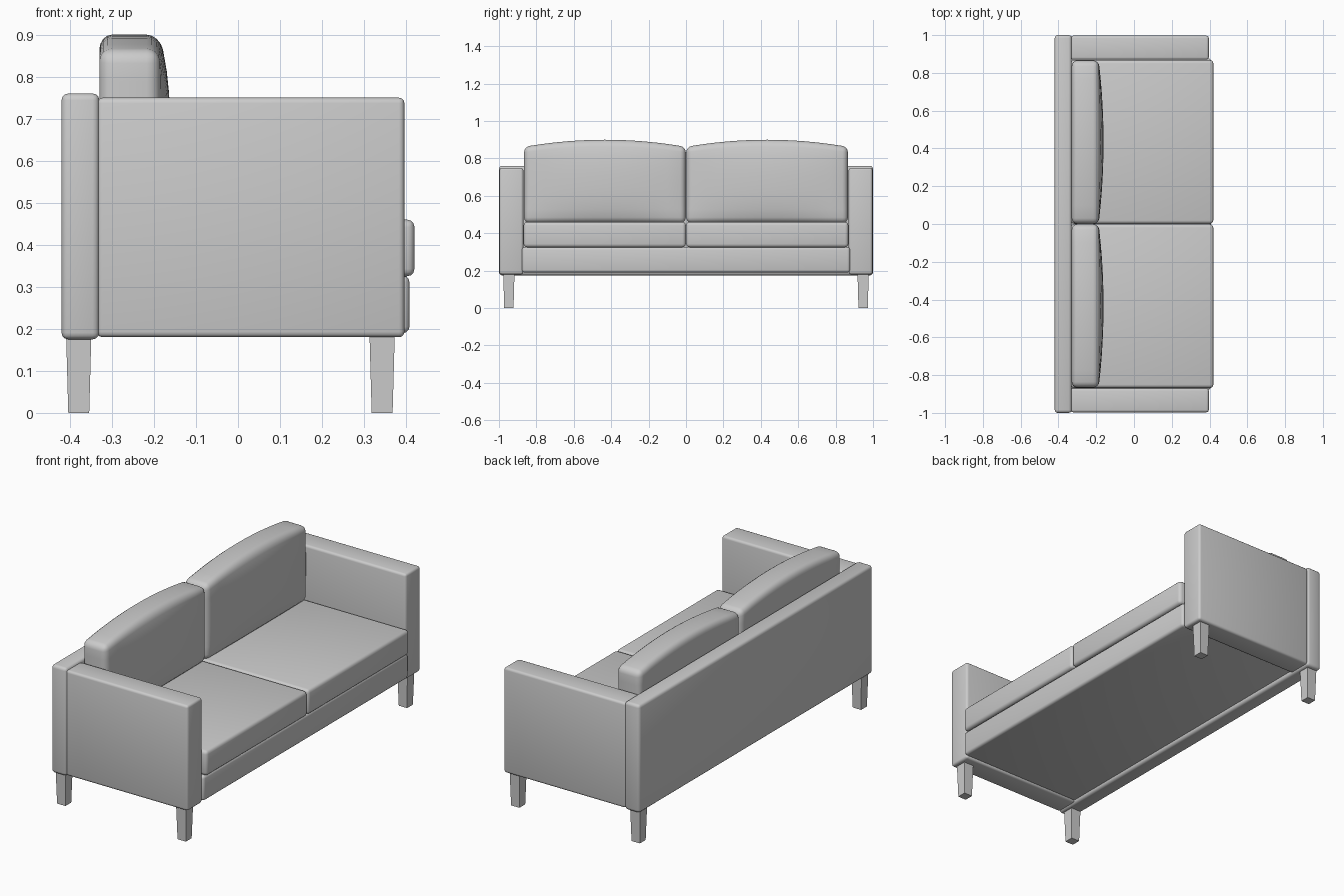
import bpy, bmesh
from mathutils import Vector, Matrix

if "Cube" in bpy.data.objects:
    bpy.data.objects.remove(bpy.data.objects["Cube"])


def finish(name, bm):
    bmesh.ops.recalc_face_normals(bm, faces=bm.faces)
    mesh = bpy.data.meshes.new(name)
    bm.to_mesh(mesh)
    bm.free()
    ob = bpy.data.objects.new(name, mesh)
    bpy.context.collection.objects.link(ob)
    bpy.ops.object.select_all(action='DESELECT')
    ob.select_set(True)
    bpy.context.view_layer.objects.active = ob
    bpy.ops.object.shade_smooth_by_angle(angle=0.6)
    return ob


def box_bm(x, y, z, bevel=0.0, segs=3):
    bm = bmesh.new()
    lo, hi = Vector((x[0], y[0], z[0])), Vector((x[1], y[1], z[1]))
    bmesh.ops.create_cube(bm, size=1, matrix=Matrix.Translation((lo + hi) / 2)
                          @ Matrix.Diagonal((*(hi - lo), 1)))
    if bevel:
        bmesh.ops.bevel(bm, geom=bm.edges[:], offset=bevel, segments=segs,
                        profile=0.5, affect='EDGES')
    return bm


def padded_box(name, x, y, z, bevel):
    return finish(name, box_bm(x, y, z, bevel))


def back_cushion(name, y0, y1):
    x0, x1, z0, z1 = -0.33, -0.187, 0.455, 0.862
    bm = box_bm((x0, x1), (y0, y1), (z0, z1), 0.03, 4)

    # slice into a grid so the cushion can be puffed out
    def slices(axis, a, b, n):
        for i in range(1, n):
            co, no = Vector(), Vector()
            co[axis], no[axis] = a + (b - a) * i / n, 1
            bmesh.ops.bisect_plane(bm, geom=bm.verts[:] + bm.edges[:] + bm.faces[:],
                                   plane_co=co, plane_no=no)
    slices(1, y0 + 0.03, y1 - 0.03, 12)
    slices(2, z0 + 0.03, z1 - 0.03, 8)

    # crowned top and bulging front
    for v in bm.verts:
        u = (2 * v.co.y - y0 - y1) / (y1 - y0)
        w = (2 * v.co.z - z0 - z1) / (z1 - z0)
        d = (v.co.x - x0) / (x1 - x0)
        puff = 1 - u * u
        v.co.x += 0.026 * puff * (1 - abs(w) ** 2.5) * d
        v.co.z += 0.038 * puff * max(0, w)
    return finish(name, bm)


def leg(name, x, y):
    bm = box_bm((x - 0.03, x + 0.03), (y - 0.03, y + 0.03), (0, 0.185))
    # taper toward the floor
    for v in bm.verts:
        if v.co.z < 0.01:
            v.co.x = x + (v.co.x - x) * 0.83
            v.co.y = y + (v.co.y - y) * 0.83
    return finish(name, bm)


# frame
padded_box("back_panel", (-0.42, -0.33), (-1, 1), (0.175, 0.76), 0.016)
padded_box("seat_base", (-0.335, 0.408), (-0.877, 0.877), (0.19, 0.326), 0.015)

# mirrored parts: arms, cushions, legs
for side, s in (("left", -1), ("right", 1)):
    def span(a, b):
        return tuple(sorted((s * a, s * b)))
    padded_box(side + "_arm", (-0.335, 0.396), span(0.87, 0.997), (0.18, 0.75), 0.013)
    padded_box(side + "_seat_cushion", (-0.335, 0.42), span(0.001, 0.868), (0.325, 0.46), 0.018)
    back_cushion(side + "_back_cushion", *span(0.001, 0.866))
    leg(side + "_back_leg", -0.379, s * 0.947)
    leg(side + "_front_leg", 0.343, s * 0.947)
